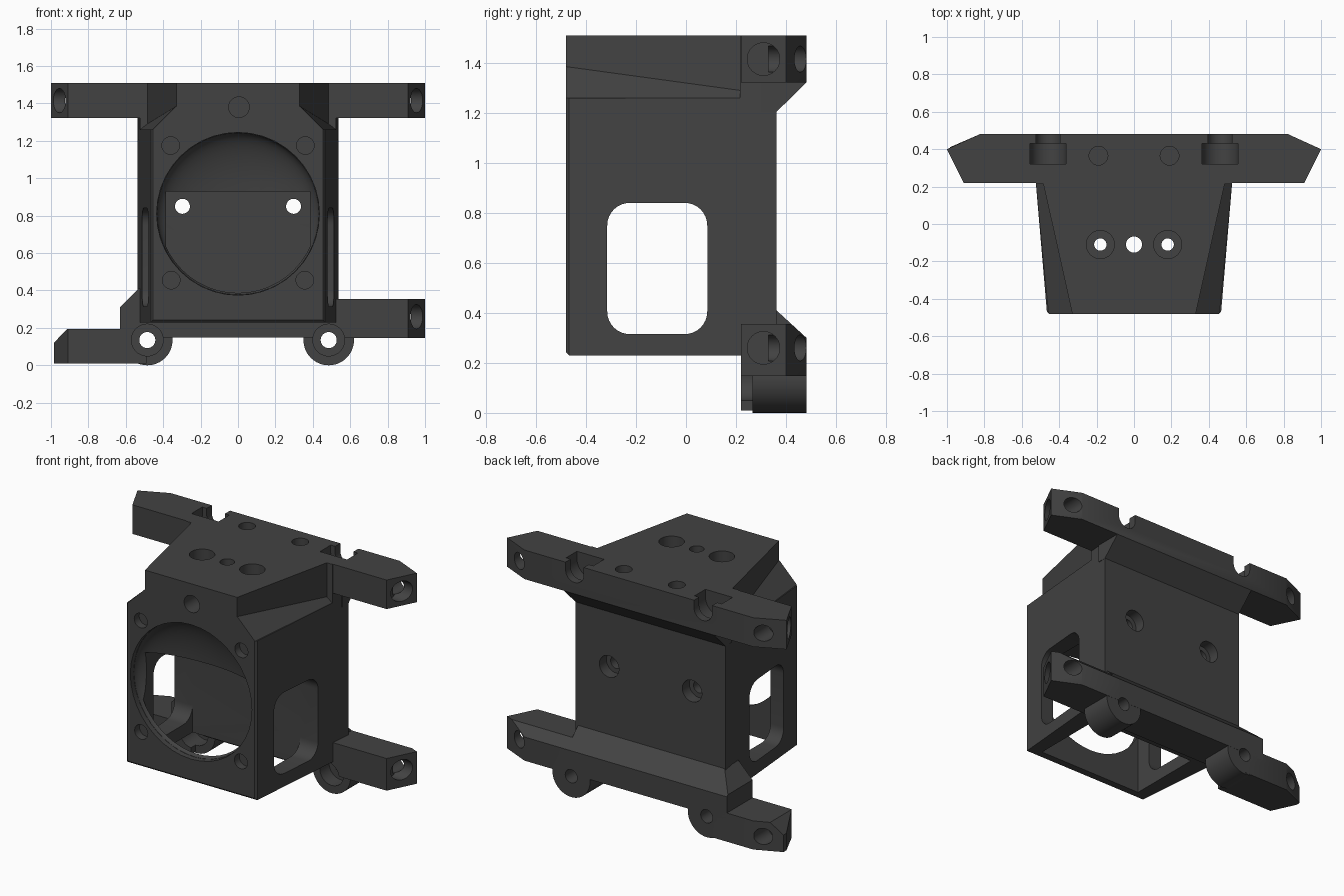
import bpy, bmesh, math
from mathutils import Vector

if "Cube" in bpy.data.objects:
    bpy.data.objects.remove(bpy.data.objects["Cube"])

mat = bpy.data.materials.new("charcoal plastic")
mat.diffuse_color = (0.055, 0.055, 0.055, 1)
mat.use_nodes = True
mat.node_tree.nodes["Principled BSDF"].inputs["Base Color"].default_value = mat.diffuse_color


def make(name, bm):
    bmesh.ops.recalc_face_normals(bm, faces=bm.faces[:])
    me = bpy.data.meshes.new(name)
    bm.to_mesh(me)
    bm.free()
    ob = bpy.data.objects.new(name, me)
    bpy.context.collection.objects.link(ob)
    me.materials.append(mat)
    return ob


def loft(name, a, b):
    """Solid between two matching loops of points."""
    bm = bmesh.new()
    va = [bm.verts.new(p) for p in a]
    vb = [bm.verts.new(p) for p in b]
    n = len(va)
    bm.faces.new(va)
    bm.faces.new(vb[::-1])
    for i in range(n):
        j = (i + 1) % n
        bm.faces.new((va[i], vb[i], vb[j], va[j]))
    return make(name, bm)


def prism(name, pts, lo, hi, axis):
    """Extrude a 2D outline along x (y,z), y (x,z) or z (x,y)."""
    def at(p, t):
        return {"x": (t, p[0], p[1]), "y": (p[0], t, p[1]), "z": (p[0], p[1], t)}[axis]
    return loft(name, [at(p, lo) for p in pts], [at(p, hi) for p in pts])


def rod(name, r, p0, p1, n=40):
    p0, p1 = Vector(p0), Vector(p1)
    q = (p1 - p0).to_track_quat("Z", "Y")
    ring = [q @ Vector((r * math.cos(2 * math.pi * i / n), r * math.sin(2 * math.pi * i / n), 0))
            for i in range(n)]
    return loft(name, [p0 + v for v in ring], [p1 + v for v in ring])


def cut(targets, cutter):
    cutter.hide_render = True
    for ob in targets:
        m = ob.modifiers.new("cut", "BOOLEAN")
        m.operation, m.solver, m.object = "DIFFERENCE", "EXACT", cutter
        bpy.ops.object.select_all(action="DESELECT")
        bpy.context.view_layer.objects.active = ob
        ob.select_set(True)
        bpy.ops.object.modifier_apply(modifier=m.name)
    bpy.data.objects.remove(cutter)


def hole(targets, r, p0, p1):
    cut(targets, rod("cutter", r, p0, p1))


# Housing: tapered block with small front edge bevels
half = [(0.455, -0.48), (0.466, -0.468), (0.537, 0.362)]
body = prism("housing", half + [(-x, y) for x, y in half[::-1]], 0.23, 1.51, "z")

# Upper corner reliefs
for s in (1, -1):
    def relief(y):
        t = (y + 0.48) / 0.695
        x0, z0, xe = 0.33 + 0.155 * t, 1.385 - 0.095 * t, 0.457 + 0.067 * t
        sec = [(x0, 1.6), (x0, z0), (xe, 1.26), (1, 1.26), (1, 1.6)]
        return [(s * x, y, z) for x, z in sec]
    cut([body], loft("cutter", relief(-0.6), relief(0.215)))

# Lower front edge bevel
cut([body], prism("cutter", [(-0.5, 0.2), (-0.468, 0.2), (-0.468, 0.23), (-0.48, 0.242), (-0.5, 0.242)],
                  -1, 1, "x"))

# Fan opening with a shallow domed roof
hole([body], 0.435, (0, -0.6, 0.81), (0, -0.445, 0.81))
bm = bmesh.new()
bmesh.ops.create_uvsphere(bm, u_segments=48, v_segments=24, radius=1)
for v in bm.verts:
    x, y, z = v.co
    v.co = (0.434 * x, -0.45 + 0.14 * z, 0.81 + 0.434 * y)
cut([body], make("cutter", bm))

# Flat-roofed chamber, open underneath
cut([body], prism("cutter", [(-0.385, -0.42), (0.385, -0.42), (0.385, 0.085), (-0.385, 0.085)],
                  0.1, 0.93, "z"))

# Rounded side windows
win = []
for cy, cz, a0 in ((-0.005, 0.75, 0), (-0.225, 0.75, 90), (-0.225, 0.405, 180), (-0.005, 0.405, 270)):
    for k in range(9):
        a = math.radians(a0 + k * 11.25)
        win.append((cy + 0.09 * math.cos(a), cz + 0.09 * math.sin(a)))
cut([body], prism("cutter", win, -1, 1, "x"))

# Top rail with pointed arms, and a sloped rib under its rear edge
arm = [(0.91, 0.22), (1.0, 0.40), (0.82, 0.482)]
top_rail = prism("top_rail", arm + [(-x, y) for x, y in arm[::-1]], 1.322, 1.51, "z")
prism("upper_rear_rib", [(0.3, 1.325), (0.3, 1.204), (0.362, 1.204), (0.482, 1.322), (0.482, 1.325)],
      -0.537, 0.537, "x")

# Lower rail with sloped rear top and bevelled left end
low_rail = prism("lower_rail", [(-0.63, 0.15), (0.519, 0.15), (0.519, 0.41), (-0.53, 0.41), (-0.63, 0.31)],
                 0.22, 0.482, "y")
right_arm = prism("lower_right_arm", [(0.45, 0.22), *arm, (0.45, 0.482)], 0.147, 0.355, "z")
left_arm = prism("lower_left_arm", [(-0.49, 0.22), (-0.91, 0.22), (-0.985, 0.38), (-0.985, 0.41),
                                    (-0.82, 0.482), (-0.49, 0.482)], 0.01, 0.195, "z")
slope = [(0.362, 0.41), (0.482, 0.30), (0.6, 0.30), (0.6, 0.6), (0.362, 0.6)]
for ob in (low_rail, right_arm):
    cut([ob], prism("cutter", slope, -1.2, 1.2, "x"))
cut([left_arm], prism("cutter", [(-1.1, 0.0), (-0.99, 0.115), (-0.91, 0.197), (-0.91, 0.4), (-1.1, 0.4)],
                      0, 0.6, "y"))

# Lower screw bosses, counterbored from the front
for s, name in ((-1, "left_boss"), (1, "right_boss")):
    x = s * 0.485
    b = rod(name, 0.135, (x, 0.265, 0.135), (x, 0.481, 0.135), 48)
    lower = [b, low_rail, right_arm if s > 0 else left_arm]
    hole(lower, 0.085, (x, 0.1, 0.135), (x, 0.36, 0.135))
    hole(lower, 0.043, (x, 0.3, 0.135), (x, 0.6, 0.135))

for s in (-1, 1):
    # Screw channels open at the top of the rail
    x = s * 0.46
    for r, y0, y1 in ((0.097, 0.32, 0.43), (0.065, 0.42, 0.6)):
        chan = [(x - r, 1.6), (x - r, 1.46)]
        chan += [(x - r * math.cos(a * math.pi / 12), 1.46 - r * math.sin(a * math.pi / 12))
                 for a in range(1, 12)]
        chan += [(x + r, 1.46), (x + r, 1.6)]
        cut([top_rail, body], prism("cutter", chan, y0, y1, "y"))
    # Angled tie holes in the arm ends
    for ob, z in ((top_rail, 1.415), (right_arm, 0.26), (left_arm, 0.1)):
        if (ob is right_arm and s < 0) or (ob is left_arm and s > 0):
            continue
        if ob is not left_arm:
            hole([ob], 0.065, (s * 1.1, 0.31, z), (s * 0.88, 0.31, z))
        hole([ob], 0.052, (s * 0.874, 0.6, z), (s * 0.874, 0.33, z))
    # Front fixing holes
    for z, fx in ((1.175, 0.36), (0.455, 0.357)):
        hole([body], 0.047, (s * fx, -0.6, z), (s * fx, -0.43, z))
    # Rear wall screw holes
    hole([body], 0.04, (s * 0.297, 0.0, 0.85), (s * 0.297, 0.5, 0.85))
    hole([body], 0.07, (s * 0.297, 0.29, 0.85), (s * 0.297, 0.5, 0.85))
    # Top holes
    hole([body], 0.075, (s * 0.18, -0.11, 1.4), (s * 0.18, -0.11, 1.6))
    hole([body], 0.033, (s * 0.18, -0.11, 0.9), (s * 0.18, -0.11, 1.6))
    hole([body, top_rail], 0.05, (s * 0.19, 0.365, 1.38), (s * 0.19, 0.365, 1.6))
hole([body], 0.043, (0, -0.11, 0.9), (0, -0.11, 1.6))
hole([body], 0.055, (0.005, -0.6, 1.38), (0.005, -0.35, 1.38))

# Smooth round surfaces, keep hard edges
bpy.ops.object.select_all(action="SELECT")
bpy.ops.object.shade_smooth_by_angle(angle=math.radians(25))
